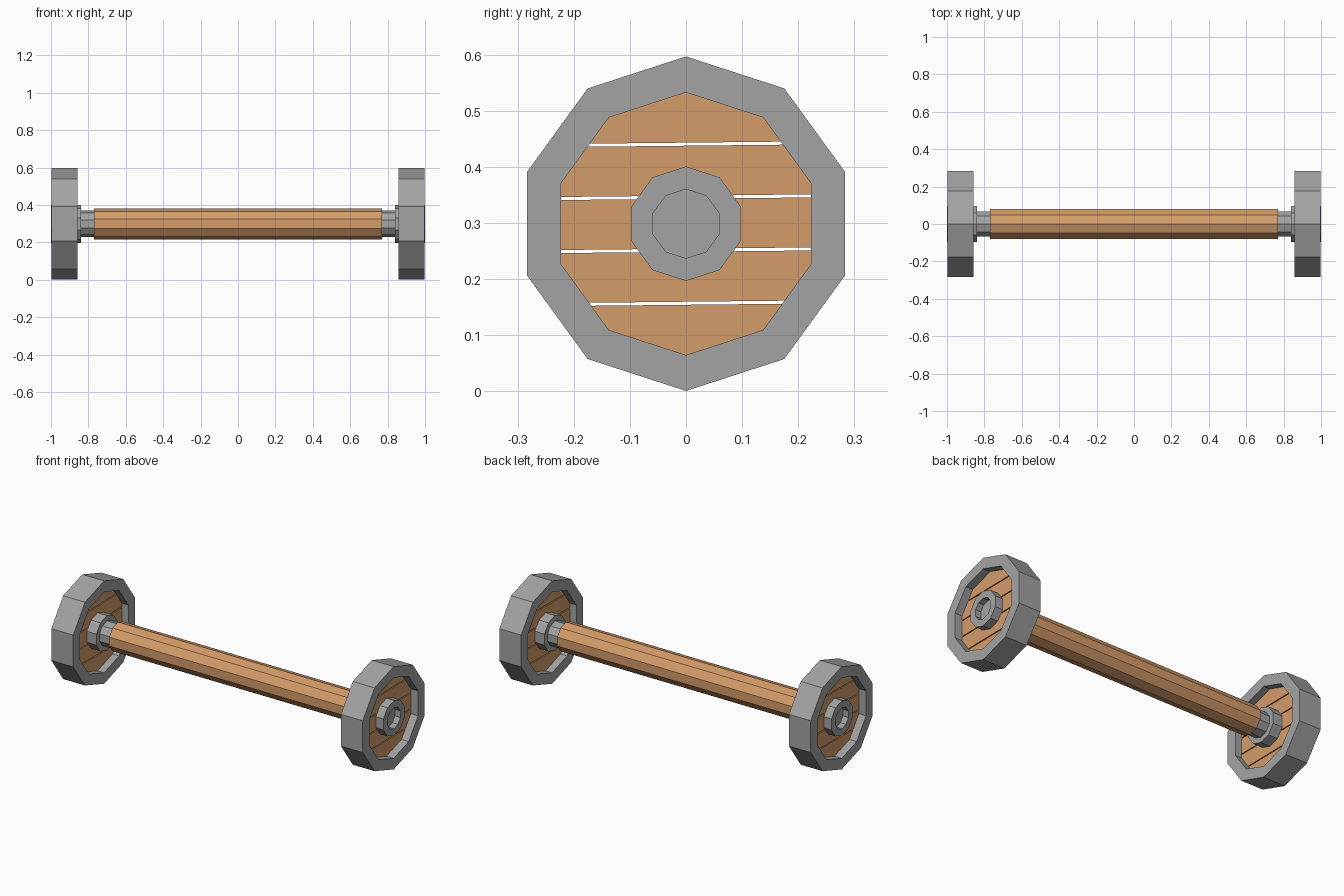
import bpy, bmesh, math
from mathutils import Vector, Matrix

if "Cube" in bpy.data.objects:
    bpy.data.objects.remove(bpy.data.objects["Cube"])

CZ = 0.2985   # axle height
N = 10        # sides of every round part


def material(name, rgb):
    m = bpy.data.materials.new(name)
    m.diffuse_color = (*rgb, 1)
    m.use_nodes = True
    m.node_tree.nodes["Principled BSDF"].inputs["Base Color"].default_value = m.diffuse_color
    return m


STEEL = material("grey metal", (0.37, 0.37, 0.37))
WOOD = material("warm wood", (0.66, 0.335, 0.143))


def finish(bm, name, mat):
    bmesh.ops.recalc_face_normals(bm, faces=bm.faces[:])
    me = bpy.data.meshes.new(name)
    bm.to_mesh(me)
    bm.free()
    me.materials.append(mat)
    ob = bpy.data.objects.new(name, me)
    bpy.context.collection.objects.link(ob)
    return ob


def lathe(bm, profile, closed):
    """Spin (x, radius) profile round the axle; open profiles get end caps."""
    rings = []
    for x, r in profile:
        ring = []
        for i in range(N):
            a = math.pi / 2 + i * math.tau / N
            ring.append(bm.verts.new((x, r * math.cos(a), CZ + r * math.sin(a))))
        rings.append(ring)
    count = len(rings) if closed else len(rings) - 1
    for k in range(count):
        a, b = rings[k], rings[(k + 1) % len(rings)]
        for i in range(N):
            j = (i + 1) % N
            bm.faces.new((a[i], a[j], b[j], b[i]))
    if not closed:
        bm.faces.new(rings[0])
        bm.faces.new(rings[-1])


def turned(name, profile, mat, closed=False):
    bm = bmesh.new()
    lathe(bm, profile, closed)
    return finish(bm, name, mat)


def plank(name, s, low, high, tilt):
    """Wheel disc slice between two nearly level cuts."""
    bm = bmesh.new()
    lathe(bm, [(s * 0.90, 0.24), (s * 0.952, 0.24)], False)
    up = Matrix.Rotation(tilt, 3, 'X') @ Vector((0, 0, 1))
    for z, n in ((low, -up), (high, up)):
        res = bmesh.ops.bisect_plane(
            bm, geom=bm.verts[:] + bm.edges[:] + bm.faces[:], dist=1e-6,
            plane_co=(0, 0, CZ + z), plane_no=n, clear_outer=True)
        cut = [e for e in res["geom_cut"] if isinstance(e, bmesh.types.BMEdge)]
        if cut:
            bmesh.ops.holes_fill(bm, edges=cut, sides=0)
    return finish(bm, name, WOOD)


# wooden shaft
turned("shaft", [(-0.77, 0.083), (0.77, 0.083)], WOOD)

for s, side in ((-1, "left"), (1, "right")):
    # metal tyre
    turned(side + "_rim", [(s * 0.858, 0.298), (s * 0.998, 0.298),
                           (s * 0.998, 0.234), (s * 0.858, 0.234)], STEEL, True)
    # hub with recessed outer face
    turned(side + "_hub", [(s * 0.84, 0.102), (s * 1.0, 0.102),
                           (s * 1.0, 0.0615), (s * 0.965, 0.0615)], STEEL)
    # axle pin between shaft and hub
    turned(side + "_pin", [(s * 0.76, 0.071), (s * 0.85, 0.071)], STEEL)
    # five boards with narrow gaps
    step, gap = 0.0945, 0.0055
    for k in range(5):
        mid = (k - 2) * step
        plank(f"{side}_plank_{k + 1}", s, mid - (step - gap) / 2,
              mid + (step - gap) / 2, math.radians(0.6))
